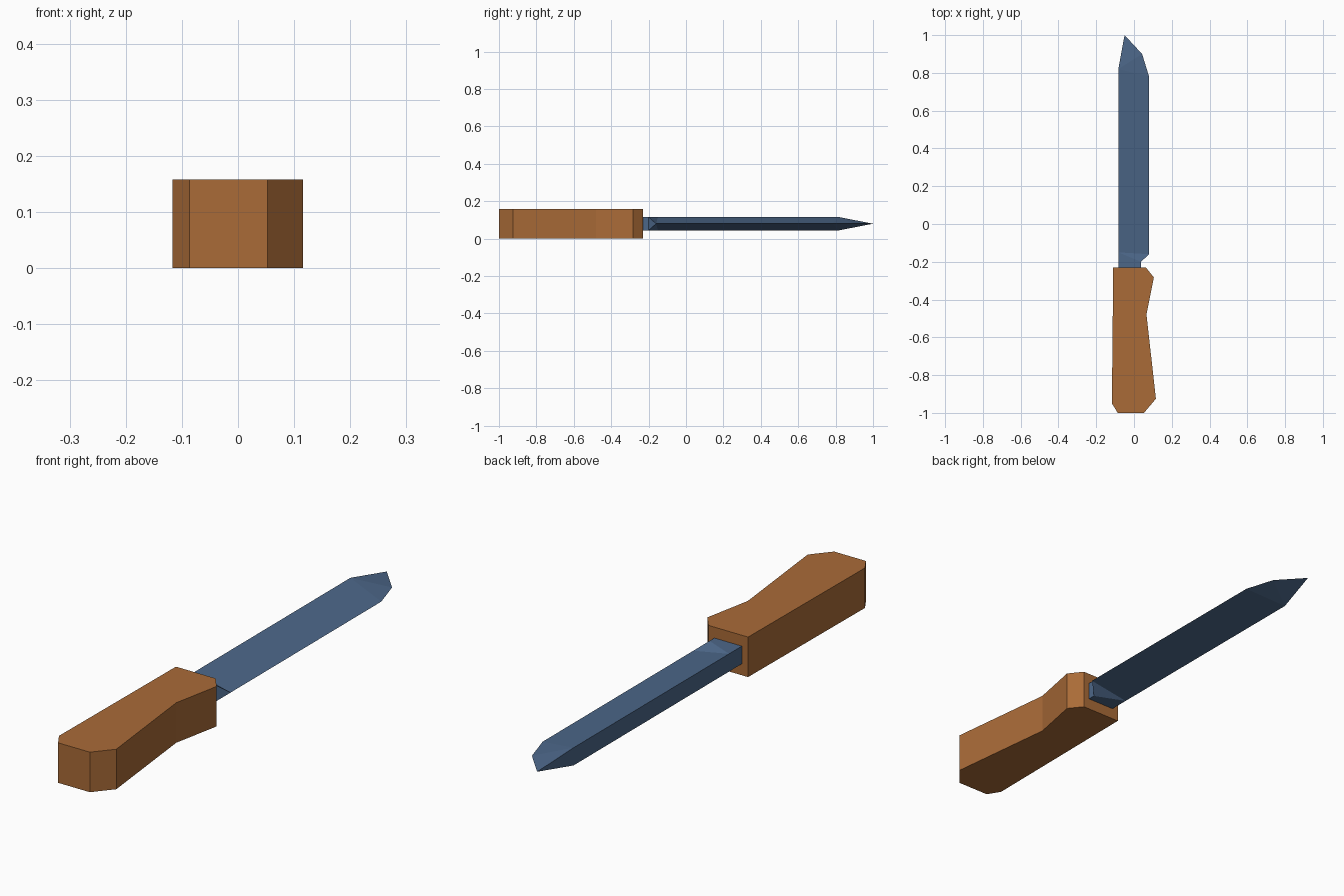
import bpy
import bmesh

if "Cube" in bpy.data.objects:
    bpy.data.objects.remove(bpy.data.objects["Cube"])


def material(name, rgb):
    m = bpy.data.materials.new(name)
    m.diffuse_color = (*rgb, 1)
    m.use_nodes = True
    m.node_tree.nodes["Principled BSDF"].inputs["Base Color"].default_value = m.diffuse_color
    return m


def slab(name, outline, mid_z, mat, caps=None):
    """Solid mirrored about mid_z. Outline points are (x, y, half thickness);
    points with zero thickness become a sharp edge."""
    bm = bmesh.new()
    top, bottom = [], []
    for x, y, h in outline:
        t = bm.verts.new((x, y, mid_z + h))
        top.append(t)
        bottom.append(bm.verts.new((x, y, mid_z - h)) if h else t)
    for cap in caps or [range(len(outline))]:
        bm.faces.new([top[i] for i in cap])
        bm.faces.new([bottom[i] for i in reversed(cap)])
    for i in range(len(outline)):
        j = (i + 1) % len(outline)
        ring = list(dict.fromkeys((top[i], top[j], bottom[j], bottom[i])))
        if len(ring) > 2:
            bm.faces.new(ring)
    bmesh.ops.recalc_face_normals(bm, faces=bm.faces)
    me = bpy.data.meshes.new(name)
    bm.to_mesh(me)
    bm.free()
    me.materials.append(mat)
    ob = bpy.data.objects.new(name, me)
    bpy.context.collection.objects.link(ob)
    return ob


wood = material("brown wood", (0.40, 0.147, 0.039))
steel = material("blue steel", (0.073, 0.136, 0.25))
MID = 0.079

# Handle: straight back, finger recess on the right side
handle = [(-0.11, -0.23), (-0.117, -0.95), (-0.086, -1.0), (0.053, -1.0),
          (0.116, -0.925), (0.066, -0.48), (0.105, -0.283), (0.063, -0.23)]
slab("handle", [(x, y, MID) for x, y in handle], MID, wood)

# Blade: thick spine on the left, wedge down to the cutting edge and tip
T = 0.035
blade = [(-0.083, -0.24, T), (0.037, -0.24, T), (0.037, -0.2, T),  # tang
         (0.08, -0.16, 0), (0.08, 0.78, 0), (0.043, 0.9, 0),       # edge
         (-0.05, 1.0, 0),                                          # tip
         (-0.083, 0.82, T), (-0.083, -0.15, T)]                    # spine
slab("blade", blade, MID + 0.001, steel,
     [(0, 1, 2, 8), (2, 3, 8), (3, 4, 7, 8), (4, 5, 7), (5, 6, 7)])
